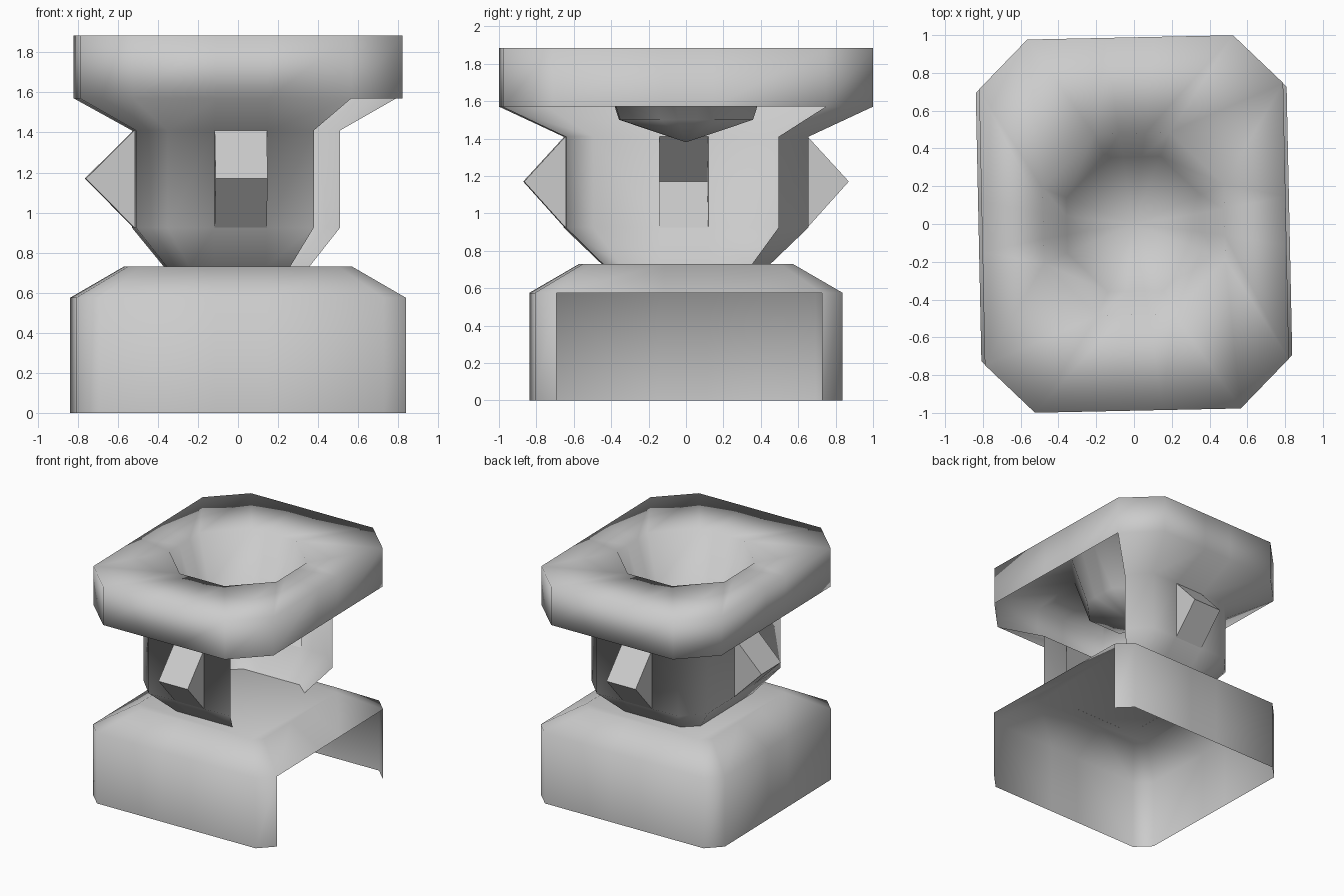
import bpy
import bmesh
from math import radians
from mathutils import Matrix

if "Cube" in bpy.data.objects:
    bpy.data.objects.remove(bpy.data.objects["Cube"], do_unlink=True)

# One plain stone colour
stone = bpy.data.materials.new("grey_stone")
stone.use_nodes = True
GREY = (0.6, 0.6, 0.6, 1)
stone.diffuse_color = GREY
stone.node_tree.nodes["Principled BSDF"].inputs["Base Color"].default_value = GREY

TURN = Matrix.Rotation(radians(1.2), 4, "Z")
HALF = 0.13                      # half width of a stud
OPEN_SIDE = {0, 1, 2}            # ring segments along +x
OPEN_NECK = {15, 0, 1, 2}        # +x side and its front corner
STUDS = {5, 9, 13}               # middle strips at back, -x and front


def ring(bm, hx, hy, cx, cy, z, w=HALF):
    """Rectangle with cut corners, each side split around a middle strip."""
    half = [(hx, -cy), (hx, -w), (hx, w), (hx, cy),
            (cx, hy), (w, hy), (-w, hy), (-cx, hy)]
    pts = half + [(-x, -y) for x, y in half]
    return [bm.verts.new((x, y, z)) for x, y in pts]


def wall(bm, low, high, skip=()):
    n = len(low)
    for j in range(n):
        if j not in skip:
            k = (j + 1) % n
            bm.faces.new((low[j], low[k], high[k], high[j]))


def finish(bm, name, smooth):
    bm.transform(TURN)
    for f in bm.faces:
        f.smooth = smooth
    mesh = bpy.data.meshes.new(name)
    bm.to_mesh(mesh)
    bm.free()
    mesh.materials.append(stone)
    obj = bpy.data.objects.new(name, mesh)
    bpy.context.collection.objects.link(obj)


# Base: hollow block, open below and on one side
bm = bmesh.new()
foot = ring(bm, 0.823, 0.823, 0.71, 0.71, 0)
shoulder = ring(bm, 0.823, 0.823, 0.71, 0.71, 0.575)
deck = ring(bm, 0.56, 0.56, 0.49, 0.49, 0.73)
wall(bm, foot, shoulder, OPEN_SIDE)
wall(bm, shoulder, deck)
bm.faces.new(deck)
finish(bm, "base", True)

# Neck, flared capital and bowl as one shell
bm = bmesh.new()
neck_foot = ring(bm, 0.362, 0.445, 0.25, 0.345, 0.728)
neck_low = ring(bm, 0.52, 0.648, 0.365, 0.485, 0.925)
neck_high = ring(bm, 0.52, 0.648, 0.365, 0.485, 1.41)
flare = ring(bm, 0.805, 0.988, 0.545, 0.73, 1.57)
rim = ring(bm, 0.805, 0.988, 0.545, 0.73, 1.885)
lip = ring(bm, 0.48, 0.48, 0.2, 0.2, 1.885, 0.07)
floor = ring(bm, 0.355, 0.355, 0.147, 0.147, 1.5, 0.05)
wall(bm, neck_foot, neck_low, OPEN_NECK)
wall(bm, neck_low, neck_high, OPEN_NECK | STUDS)
wall(bm, neck_high, flare, OPEN_NECK)
wall(bm, flare, rim)
wall(bm, rim, lip)
wall(bm, lip, floor)
bottom = bm.verts.new((0, 0, 1.38))
for j, v in enumerate(floor):
    bm.faces.new((v, floor[(j + 1) % len(floor)], bottom))
finish(bm, "neck_and_bowl", True)

# Wedge studs, hollow at the back
for name, angle, face, tip in (("front_stud", 0, 0.648, 0.868),
                               ("side_stud", -90, 0.52, 0.762),
                               ("back_stud", 180, 0.648, 0.868)):
    bm = bmesh.new()
    left, right = [[bm.verts.new((x, -y, z)) for y, z in
                    ((face, 0.925), (tip, 1.17), (face, 1.41))]
                   for x in (-HALF, HALF)]
    for i in (0, 1):
        bm.faces.new((left[i], right[i], right[i + 1], left[i + 1]))
    bm.faces.new(left)
    bm.faces.new(right[::-1])
    bm.transform(Matrix.Rotation(radians(angle), 4, "Z"))
    finish(bm, name, False)
